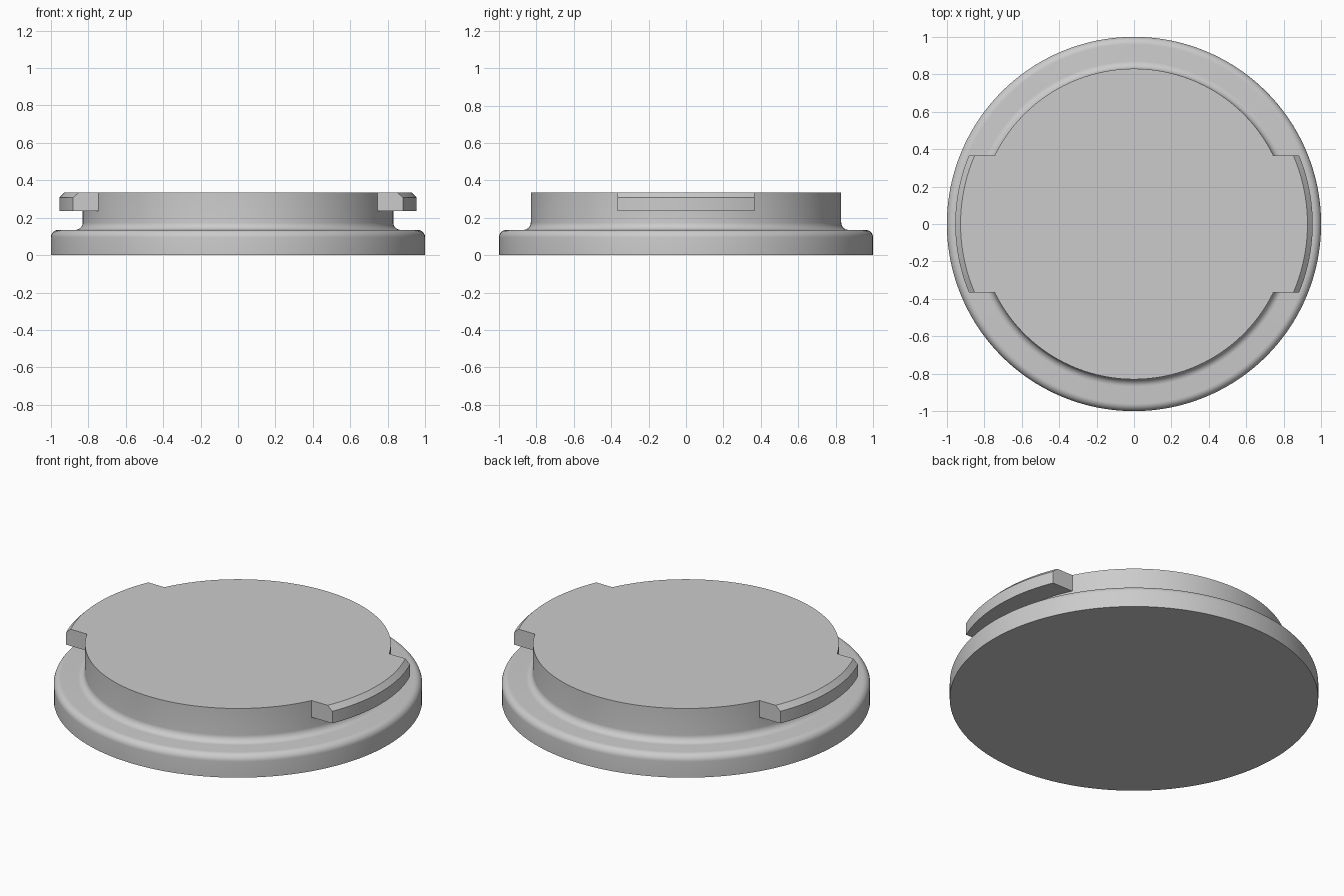
import bpy, bmesh
from math import sin, cos, pi, sqrt, radians

cube = bpy.data.objects.get("Cube")
if cube:
    bpy.data.objects.remove(cube, do_unlink=True)

SEGMENTS = 160
RIM_R, RIM_H, ROUND = 1.0, 0.135, 0.04
CORE_R, TOP = 0.83, 0.335
LUG_R, LUG_BOTTOM, LUG_HALF, CHAMFER = 0.955, 0.235, 0.367, 0.028

grey = bpy.data.materials.new("plain grey")
grey.use_nodes = True
colour = (0.6, 0.6, 0.6, 1)
grey.diffuse_color = colour
grey.node_tree.nodes["Principled BSDF"].inputs["Base Color"].default_value = colour


def make_object(name, bm):
    bmesh.ops.recalc_face_normals(bm, faces=bm.faces)
    mesh = bpy.data.meshes.new(name)
    bm.to_mesh(mesh)
    bm.free()
    mesh.materials.append(grey)
    obj = bpy.data.objects.new(name, mesh)
    bpy.context.collection.objects.link(obj)
    return obj


def arc(cx, cz, start, end, steps=8):
    angles = [radians(start + (end - start) * i / steps) for i in range(steps + 1)]
    return [(cx + ROUND * cos(a), cz + ROUND * sin(a)) for a in angles]


# Turned body: flat base, rounded rim, filleted core
def turned_body():
    profile = [(RIM_R, 0)]
    profile += arc(RIM_R - ROUND, RIM_H - ROUND, 0, 90)
    profile += arc(CORE_R + ROUND, RIM_H + ROUND, 270, 180)
    profile += [(CORE_R, TOP)]
    bm = bmesh.new()
    rings = []
    for r, z in profile:
        rings.append([bm.verts.new((r * cos(2 * pi * i / SEGMENTS),
                                    r * sin(2 * pi * i / SEGMENTS), z))
                      for i in range(SEGMENTS)])
    for a, b in zip(rings, rings[1:]):
        for i in range(SEGMENTS):
            j = (i + 1) % SEGMENTS
            bm.faces.new((a[i], a[j], b[j], b[i]))
    bm.faces.new(rings[0])
    bm.faces.new(rings[-1])
    return make_object("cap_body", bm)


# Curved locking lug with parallel ends and a chamfered top edge
def locking_lug(name, side):
    inner = CORE_R - 0.1
    section = [(inner, LUG_BOTTOM), (LUG_R, LUG_BOTTOM), (LUG_R, TOP - CHAMFER),
               (LUG_R - CHAMFER, TOP), (inner, TOP)]
    steps = 20
    bm = bmesh.new()
    slices = []
    for i in range(steps + 1):
        y = LUG_HALF * (2 * i / steps - 1)
        slices.append([bm.verts.new((side * sqrt(r * r - y * y), y, z))
                       for r, z in section])
    count = len(section)
    for a, b in zip(slices, slices[1:]):
        for i in range(count):
            j = (i + 1) % count
            bm.faces.new((a[i], a[j], b[j], b[i]))
    bm.faces.new(slices[0])
    bm.faces.new(slices[-1])
    return make_object(name, bm)


body = turned_body()
bpy.context.view_layer.objects.active = body

# Fuse both lugs into the body
for name, side in (("left_lug", 1), ("right_lug", -1)):
    lug = locking_lug(name, side)
    union = body.modifiers.new(name, "BOOLEAN")
    union.operation = "UNION"
    union.solver = "EXACT"
    union.object = lug
    bpy.ops.object.modifier_apply(modifier=union.name)
    bpy.data.objects.remove(lug, do_unlink=True)

# Smooth turned surfaces, crisp machined edges
bpy.ops.object.select_all(action="DESELECT")
body.select_set(True)
bpy.ops.object.shade_smooth_by_angle(angle=radians(30))
